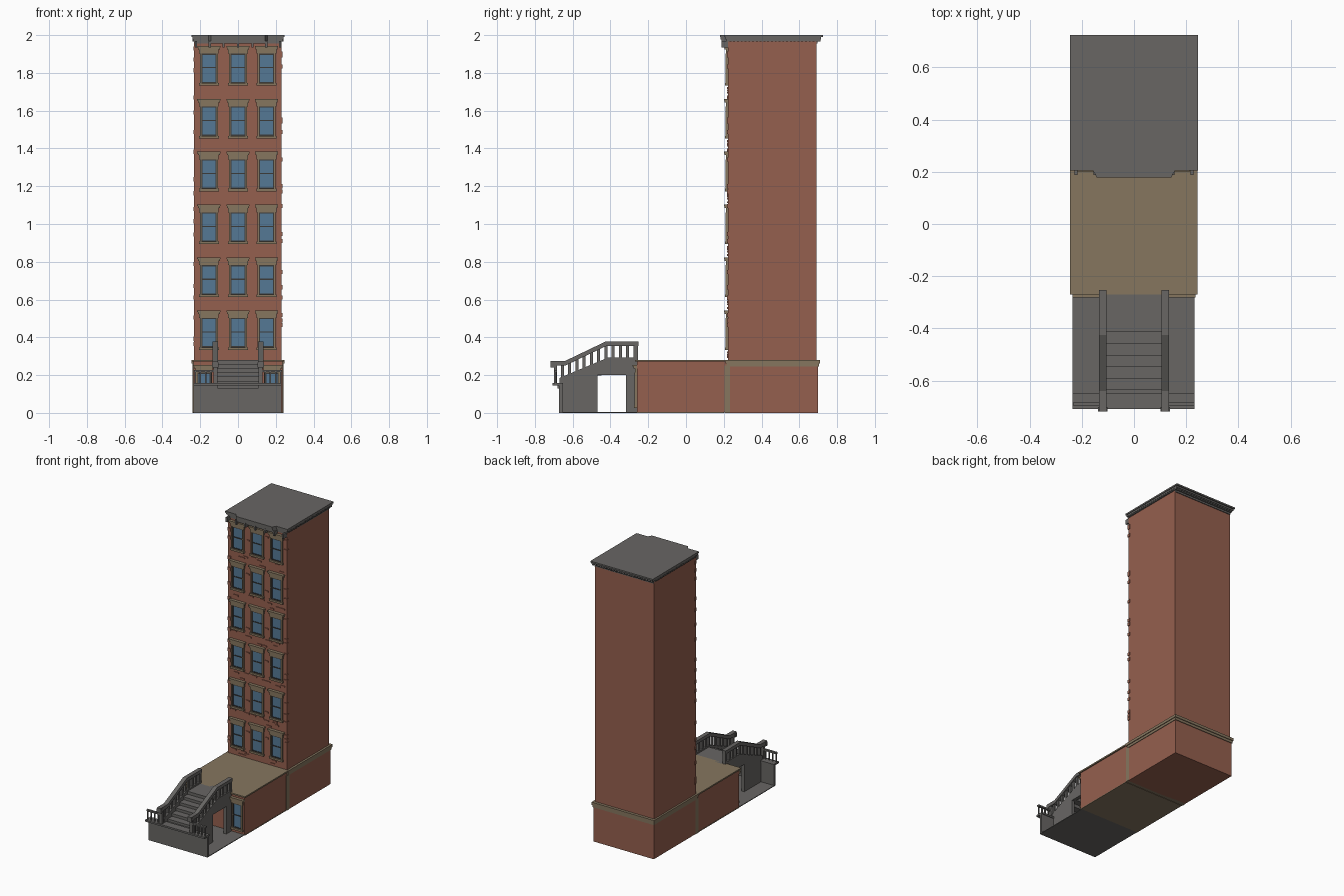
import bpy, bmesh, random
from mathutils import Vector

if "Cube" in bpy.data.objects:
    bpy.data.objects.remove(bpy.data.objects["Cube"])

random.seed(4)


def material(name, rgb):
    m = bpy.data.materials.new(name)
    m.diffuse_color = (*rgb, 1)
    m.use_nodes = True
    m.node_tree.nodes["Principled BSDF"].inputs["Base Color"].default_value = m.diffuse_color
    return m


BRICK = material("red brick", (0.30, 0.115, 0.077))
STONE = material("grey stone", (0.138, 0.133, 0.127))
TAN = material("tan stone", (0.238, 0.181, 0.114))
GLASS = material("blue glass", (0.09, 0.19, 0.30))
DARK = material("dark sash", (0.045, 0.043, 0.040))


def finish(name, bm, mat):
    bmesh.ops.recalc_face_normals(bm, faces=bm.faces)
    me = bpy.data.meshes.new(name)
    bm.to_mesh(me)
    bm.free()
    me.materials.append(mat)
    ob = bpy.data.objects.new(name, me)
    bpy.context.collection.objects.link(ob)
    return ob


def boxes(name, mat, items):
    """Each item is x0, x1, y0, y1, z0, z1."""
    bm = bmesh.new()
    for x0, x1, y0, y1, z0, z1 in items:
        vs = bmesh.ops.create_cube(bm, size=1)["verts"]
        for v in vs:
            v.co = Vector((x0 + (v.co.x + .5) * (x1 - x0),
                           y0 + (v.co.y + .5) * (y1 - y0),
                           z0 + (v.co.z + .5) * (z1 - z0)))
    return finish(name, bm, mat)


def prisms(name, mat, profile, spans, axis="x"):
    """Extrude a yz profile along x (or an xy profile along z) over each span."""
    bm = bmesh.new()
    for a, b in spans:
        if axis == "x":
            vs = [bm.verts.new((a, p, q)) for p, q in profile]
            move = (b - a, 0, 0)
        else:
            vs = [bm.verts.new((p, q, a)) for p, q in profile]
            move = (0, 0, b - a)
        f = bm.faces.new(vs)
        r = bmesh.ops.extrude_face_region(bm, geom=[f])
        new = [g for g in r["geom"] if isinstance(g, bmesh.types.BMVert)]
        bmesh.ops.translate(bm, verts=new, vec=move)
    bmesh.ops.triangulate(bm, faces=[f for f in bm.faces if len(f.verts) > 4])
    return finish(name, bm, mat)


# Main masses
F = 0.222   # tower front plane
boxes("tower", BRICK, [(-.233, .231, F, .69, .27, 1.97)])
boxes("rear_base", BRICK, [(-.237, .237, .225, .70, 0, .25)])
boxes("front_base", BRICK, [(-.235, .235, -.26, .215, .004, .272)])
boxes("front_base_floor", TAN, [(-.237, .237, -.262, .2, 0, .005)])
boxes("terrace", TAN, [(-.245, .243, -.27, .225, .271, .281)])
boxes("corner_strip", TAN, [(-.24, .24, .203, .234, 0, .25)])
boxes("base_moulding", TAN, [(-.241, .241, .215, .705, .245, .262),
                             (-.246, .246, .21, .71, .262, .281)])

# Roof cornice: stepped layers with a shallow projecting centre
for i, (d, z0, z1) in enumerate([(.028, 1.955, 1.967), (.02, 1.967, 1.978),
                                 (.009, 1.978, 1.989), (0, 1.989, 2.0)]):
    x, y0, y1 = .245 - d * .5, .205 + d * .5, .724 - d
    prisms("cornice_layer_%d" % (i + 1), STONE,
           [(-x, y1), (-x, y0), (-.157, y0), (-.143, y0 - .026), (.143, y0 - .026),
            (.157, y0), (x, y0), (x, y1)], [(z0, z1)], "z")
boxes("cornice_brackets", STONE,
      [(x - .006, x + .006, .188, F, 1.935, 1.968) for x in (-.222, -.15, -.077, 0, .077, .15, .222)])
boxes("cornice_dentils", STONE,
      [(-.23 + .02 * i, -.22 + .02 * i, .69, .712, 1.967, 1.982) for i in range(24)] +
      [(-.241, .241, .23 + .02 * i, .24 + .02 * i, 1.967, 1.982) for i in range(23)])

# Windows: pieces are collected for every opening, then built per material
glass, sash, frame, lintel = [], [], [], []


def window(cx, z0, z1, y, w=.04):
    glass.append((cx - w, cx + w, y - .004, y + .002, z0, z1))
    mid = z0 + (z1 - z0) * .52
    for s in (-1, 1):
        a, b = cx + s * (w - .006), cx + s * w
        sash.append((min(a, b), max(a, b), y - .007, y, z0, z1))
        a, b = cx + s * w, cx + s * (w + .008)
        frame.append((min(a, b), max(a, b), y - .012, y, z0, z1))
    for z in (z0, mid - .003, z1 - .006):
        sash.append((cx - w, cx + w, y - .008, y, z, z + .006))
    frame.append((cx - w - .013, cx + w + .013, y - .016, y, z0 - .014, z0))
    lintel.append((cx - w - .012, cx + w + .012, y - .011, y, z1, z1 + .022))
    lintel.append((cx - w - .018, cx + w + .018, y - .018, y, z1 + .022, z1 + .032))
    lintel.append((cx - w - .022, cx + w + .022, y - .022, y, z1 + .032, z1 + .041))


COLS = (-.154, 0, .151)
for row in range(6):
    for cx in COLS:
        window(cx, .347 + .28 * row, .502 + .28 * row, F)
for cx in (-.18, .18):
    window(cx, .04, .213, -.26, .034)
boxes("window_glass", GLASS, glass)
boxes("window_sashes", DARK, sash)
boxes("window_frames", TAN, frame)
boxes("window_lintels", TAN, lintel)

# Loose raised bricks scattered on the facade and its edges
bricks = []
for row in range(6):
    z = .29 + .28 * row
    for i in range(9):
        x = random.uniform(-.21, .18)
        zz = z + random.choice((0, .012, .024, .26))
        bricks.append((x, x + .035, F - .005, F + .01, zz, zz + .01))
    for x in (-.078, .073):
        zz = z + random.uniform(.05, .2)
        bricks.append((x - .012, x + .012, F - .005, F + .01, zz, zz + .01))
    for s in (-1, 1):
        for k in range(3):
            zz = z + random.uniform(.02, .25)
            bricks.append((s * .222 - .013, s * .222 + .013, F - .006, F + .015, zz, zz + .022))
boxes("raised_bricks", BRICK, bricks)

# Front yard: slab, low wall with coping, short fences beside the steps
boxes("yard_slab", STONE, [(-.235, .231, -.67, -.25, 0, .005)])
boxes("yard_wall", STONE, [(-.235, .231, -.672, -.655, 0, .147)])
boxes("wall_coping", STONE, [(-.235, .231, -.708, -.65, .145, .157)])
fence = []
for s in (-1, 1):
    a, b = sorted((s * .13, s * .232))
    fence.append((a, b, -.698, -.682, .216, .227))
    for k in range(4):
        x = s * (.145 + .027 * k)
        fence.append((x - .004, x + .004, -.694, -.686, .155, .218))
boxes("yard_fence", STONE, fence)

# Steps, landing and side walls with an arch-like opening
steps = [(-.108, .108, -.63 + .044 * i, -.58 + .044 * i, .13 + .023 * i, .168 + .0225 * i)
         for i in range(5)]
nosing = [(-.108, .108, -.636 + .044 * i, -.585 + .044 * i, .162 + .0225 * i, .170 + .0225 * i)
          for i in range(5)]
boxes("steps", STONE, steps + nosing + [(-.108, .108, -.68, -.62, .13, .15)])
boxes("landing", STONE, [(-.108, .108, -.412, -.25, .2, .281)])
SIDES = [(-.131, -.108), (.108, .131)]
prisms("stair_walls", STONE,
       [(-.67, 0), (-.468, 0), (-.468, .2), (-.318, .2), (-.318, 0), (-.255, 0),
        (-.255, .292), (-.415, .292), (-.67, .185)], SIDES)

# Handrails, balusters and newels
RAILS = [(-.135, -.105), (.105, .135)]
prisms("handrails", STONE,
       [(-.718, .25), (-.64, .25), (-.42, .355), (-.252, .355), (-.252, .378),
        (-.425, .378), (-.64, .275), (-.718, .275)], RAILS)
posts = []
for a, b in SIDES:
    for k in range(11):
        y = -.655 + .0385 * k
        lift = min(1, (y + .67) / .255)
        posts.append((a + .004, b - .004, y - .008, y + .008,
                      .17 + .107 * lift, .255 + .107 * lift))
    posts.append((a, b, -.272, -.255, .28, .37))
    posts.append((a, b, -.70, -.682, .15, .26))
    posts.append((a - .006, b + .006, -.718, -.70, .24, .268))
boxes("balusters", STONE, posts)
